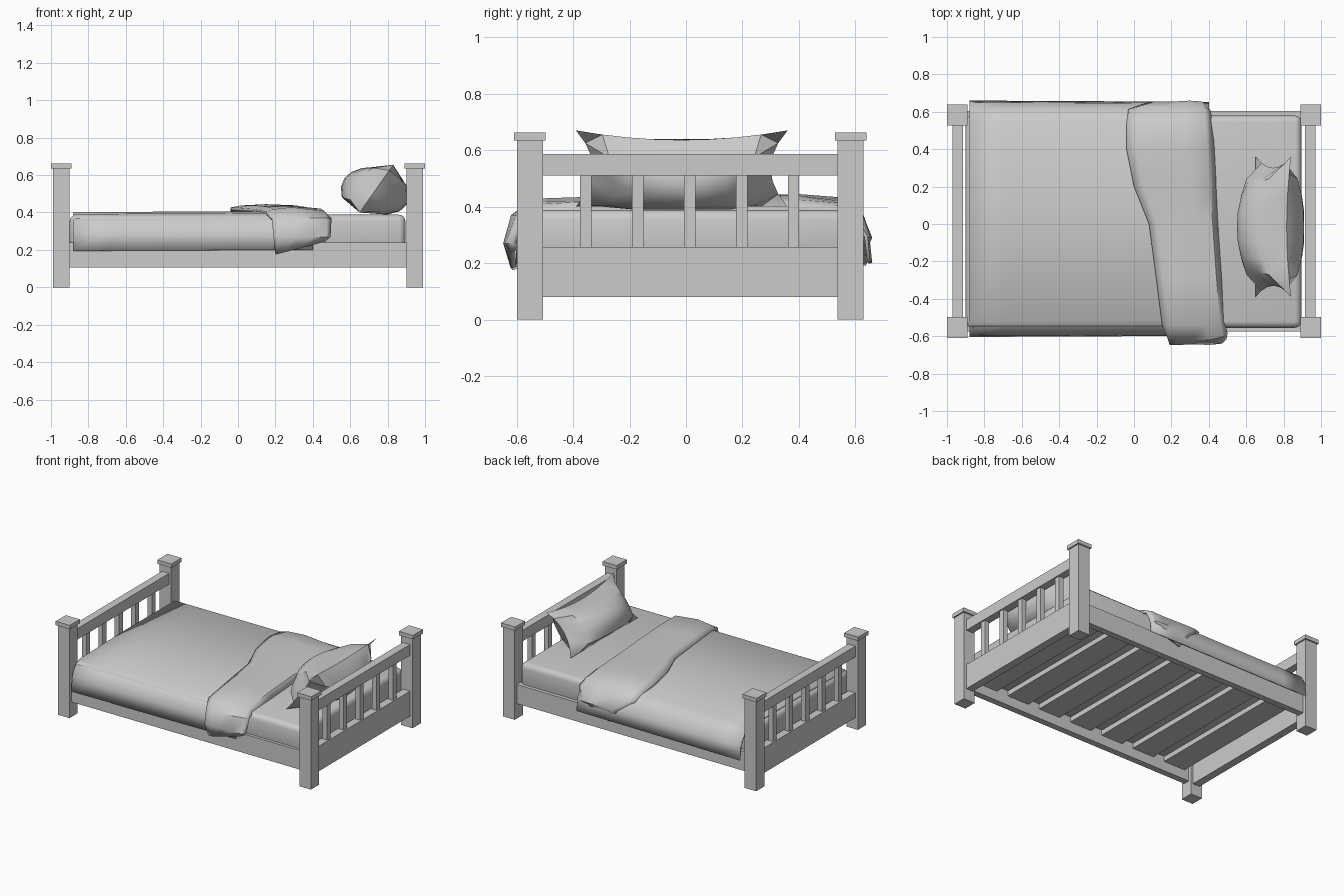
import bpy, bmesh, math
from mathutils import Vector

cube = bpy.data.objects.get("Cube")
if cube:
    bpy.data.objects.remove(cube, do_unlink=True)

grey = bpy.data.materials.new("plain grey")
grey.use_nodes = True
COLOUR = (0.6, 0.6, 0.6, 1)
grey.diffuse_color = COLOUR
grey.node_tree.nodes["Principled BSDF"].inputs["Base Color"].default_value = COLOUR


def finish(name, bm, smooth=False):
    bmesh.ops.recalc_face_normals(bm, faces=bm.faces)
    mesh = bpy.data.meshes.new(name)
    bm.to_mesh(mesh)
    bm.free()
    mesh.materials.append(grey)
    ob = bpy.data.objects.new(name, mesh)
    bpy.context.collection.objects.link(ob)
    if smooth:
        bpy.ops.object.select_all(action='DESELECT')
        bpy.context.view_layer.objects.active = ob
        ob.select_set(True)
        bpy.ops.object.shade_smooth_by_angle(angle=math.radians(40))
    return ob


def box(name, x, y, z, bevel=0):
    """Box from (low, high) pairs, with optional rounded edges."""
    bm = bmesh.new()
    bmesh.ops.create_cube(bm, size=1)
    for v in bm.verts:
        v.co = [lo + (c + 0.5) * (hi - lo) for c, (lo, hi) in zip(v.co, (x, y, z))]
    if bevel:
        bmesh.ops.bevel(bm, geom=bm.edges[:], offset=bevel, segments=3,
                        profile=0.5, affect='EDGES')
    return finish(name, bm, bevel > 0)


def sheet(name, rows, thickness):
    """Cloth sheet from equal rows of points, given a thickness."""
    bm = bmesh.new()
    grid = [[bm.verts.new(p) for p in row] for row in rows]
    for a, b in zip(grid, grid[1:]):
        for i in range(len(a) - 1):
            bm.faces.new((a[i], a[i + 1], b[i + 1], b[i]))
    ob = finish(name, bm, True)
    if sum(p.normal.z for p in ob.data.polygons) < 0:
        ob.data.flip_normals()
    solid = ob.modifiers.new("thickness", 'SOLIDIFY')
    solid.thickness = thickness
    solid.offset = -1
    return ob


# Posts with caps, and the two end panels
for end, sx in (("head", 1), ("foot", -1)):
    span = lambda a, b: tuple(sorted((sx * a, sx * b)))
    for side, y in (("right", -0.553), ("left", 0.583)):
        box(f"{end}_{side}_post", span(0.9, 0.99), (y - 0.046, y + 0.046), (0, 0.635))
        box(f"{end}_{side}_post_cap", span(0.89, 1), (y - 0.056, y + 0.056), (0.635, 0.663))
    box(f"{end}_panel", span(0.915, 0.97), (-0.51, 0.54), (0.08, 0.257))
    box(f"{end}_top_rail", span(0.915, 0.97), (-0.51, 0.54), (0.51, 0.587))
    for i in range(5):
        y = -0.355 + i * 0.184
        box(f"{end}_spindle_{i + 1}", span(0.925, 0.96), (y - 0.02, y + 0.02), (0.257, 0.51))

# Side rails and the slats under the mattress
box("right_side_rail", (-0.9, 0.9), (-0.575, -0.53), (0.105, 0.24))
box("left_side_rail", (-0.9, 0.9), (0.56, 0.605), (0.105, 0.24))
for i in range(7):
    x = -0.78 + i * 0.26
    box(f"bed_slat_{i + 1}", (x - 0.085, x + 0.085), (-0.53, 0.56), (0.173, 0.208))

# Mattress
box("mattress", (-0.9, 0.895), (-0.555, 0.58), (0.208, 0.388), 0.035)

# Blanket hanging over both long sides
profile = [(-0.604, 0.195), (-0.6, 0.29), (-0.575, 0.35), (-0.52, 0.392), (0, 0.402),
           (0.55, 0.398), (0.61, 0.36), (0.65, 0.29), (0.66, 0.2)]
rows = []
for i in range(8):
    t = i / 7
    rows.append([(-0.88 + 1.28 * t, y * (1 - 0.01 * t), z + 0.006 * t) for y, z in profile])
sheet("blanket", rows, 0.012)

# Turned-down top of the blanket: y, z, left edge x, right edge x
stations = [(-0.625, 0.175, 0.2, 0.47), (-0.65, 0.27, 0.19, 0.495), (-0.62, 0.37, 0.18, 0.5),
            (-0.54, 0.425, 0.15, 0.49), (-0.3, 0.434, 0.12, 0.47), (0, 0.436, 0.08, 0.45),
            (0.2, 0.44, 0, 0.44), (0.4, 0.444, -0.04, 0.43), (0.54, 0.43, -0.04, 0.42),
            (0.63, 0.37, -0.03, 0.41), (0.66, 0.29, 0.08, 0.39), (0.64, 0.19, 0.15, 0.36)]
rows = []
for k, (y, z, xl, xr) in enumerate(stations):
    top = z > 0.4
    row = []
    for t, drop in ((0, 0.018), (0.12, 0.004), (0.4, 0), (0.7, 0.006), (0.92, 0.016), (1, 0.05)):
        ripple = 0.007 * math.sin(9 * t + k * 1.3)
        if top:
            row.append((xl + (xr - xl) * t, y, z - drop + ripple * 0.5))
        else:
            inward = math.copysign(drop * 0.6 - ripple, y)
            hem = 0.07 * t if z < 0.2 else 0
            row.append((xl + (xr - xl) * t, y - inward, z + hem))
    rows.append(row)
sheet("blanket_fold", rows, 0.02)

# Pillow propped on the head panel: plump middle, sagging top edge, pointed corners
centre = Vector((0.745, -0.015, 0.535))
lean = Vector((0.095, 0, 0.135))
front_bulge = Vector((-0.175, 0, 0.05))
back_bulge = Vector((0.16, 0, -0.09))
bm = bmesh.new()
bmesh.ops.create_grid(bm, x_segments=8, y_segments=6, size=1)
back = bmesh.ops.duplicate(bm, geom=bm.faces[:] + bm.edges[:] + bm.verts[:])
back_verts = {g for g in back["geom"] if isinstance(g, bmesh.types.BMVert)}
for v in bm.verts:
    u, w = v.co.x, v.co.y
    puff = max(0, (1 - u * u) * (1 - w * w)) ** 0.55
    across = u * (0.375 - 0.06 * (1 - w * w))
    sag = 0.25 * (1 - u * u) * max(w, 0)
    bulge = back_bulge if v in back_verts else front_bulge
    p = centre + Vector((0, across, 0)) + lean * (w - sag) + bulge * puff
    p.x = min(max(p.x, 0.55), 0.91)
    p.z = max(p.z, 0.39)
    v.co = p
bmesh.ops.remove_doubles(bm, verts=bm.verts[:], dist=0.0005)
finish("pillow", bm, True)
